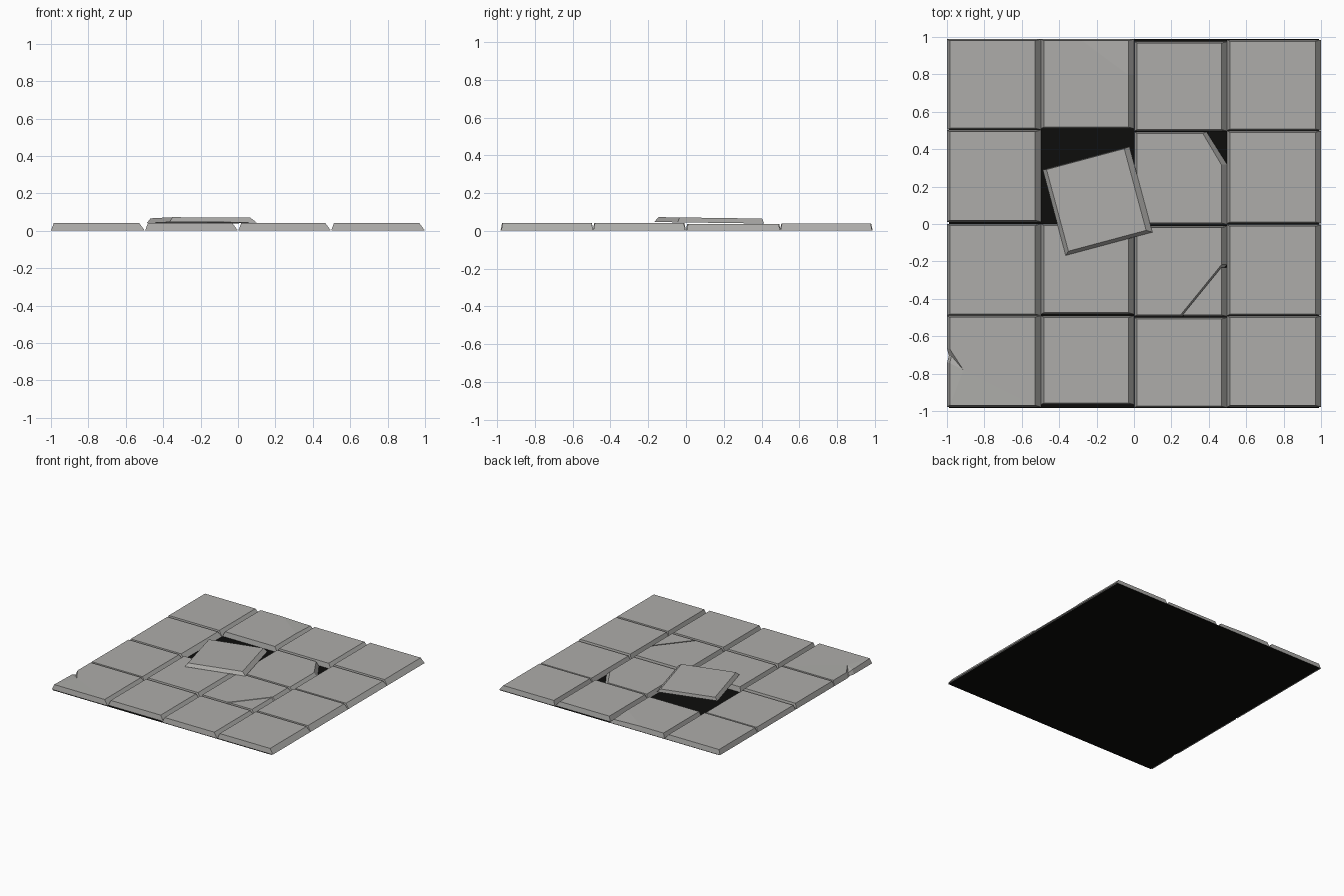
import bpy, math
from mathutils import Matrix

if "Cube" in bpy.data.objects:
    bpy.data.objects.remove(bpy.data.objects["Cube"])

def material(name, r, g, b):
    m = bpy.data.materials.new(name)
    m.diffuse_color = (r, g, b, 1)
    m.use_nodes = True
    m.node_tree.nodes["Principled BSDF"].inputs["Base Color"].default_value = m.diffuse_color
    return m

BLACK = material("black", 0.004, 0.004, 0.0036)
STONE = material("stone", 0.42, 0.415, 0.4)

def make(name, verts, faces, mat):
    me = bpy.data.meshes.new(name)
    me.from_pydata(verts, [], faces)
    ob = bpy.data.objects.new(name, me)
    bpy.context.collection.objects.link(ob)
    me.materials.append(mat)
    return ob

SQUARE = [(0, 0), (1, 0), (1, 1), (0, 1)]

def slab(name, rect, z0, z1, outline=SQUARE, hub=None, bevel=(0.015, 0.03, 0.008, 0.008)):
    """Tapered slab; outline is in 0..1 tile coordinates (u, v, optional drop)."""
    x0, x1, y0, y1 = rect
    l, r, f, b = bevel

    def top(u, v, drop=0):
        return (x0 + l + u * (x1 - x0 - l - r), y0 + f + v * (y1 - y0 - f - b), z1 - drop)

    n = len(outline)
    verts = [(x0 + p[0] * (x1 - x0), y0 + p[1] * (y1 - y0), z0) for p in outline]
    verts += [top(*p) for p in outline]
    faces = [tuple(reversed(range(n)))]
    faces += [(i, (i + 1) % n, n + (i + 1) % n, n + i) for i in range(n)]
    if hub:
        verts.append(top(*hub))
        faces += [(n + i, n + (i + 1) % n, 2 * n) for i in range(n)]
    else:
        faces.append(tuple(range(n, 2 * n)))
    return make(name, verts, faces, STONE)

# black bed under the tiles
make("bed", [(-0.99, -0.985, 0), (0.99, -0.985, 0), (0.99, 0.99, 0), (-0.99, 0.99, 0)],
     [(0, 3, 2, 1)], BLACK)

# column limits, and per-row front/back limits for each column
cols = [(-1, -0.498), (-0.497, 0), (0.002, 0.497), (0.498, 1)]
rows = [[(-0.978, -0.49), (-0.965, -0.492), (-0.982, -0.5), (-0.978, -0.492)],
        [(-0.49, 0), (-0.482, 0), (-0.494, -0.012), (-0.49, -0.004)],
        [(0.012, 0.502), None, (-0.002, 0.492), (0.003, 0.498)],
        [(0.504, 0.988), (0.51, 0.988), (0.497, 0.975), (0.5, 0.985)]]
heights = [0.041, 0.041, 0.036, 0.04]

# broken or dented tiles: (row, column) -> list of (outline, hub)
special = {
    # dented left edge
    (0, 0): [([(0, 0), (1, 0), (1, 1), (0, 1), (0, 0.64), (0.02, 0.56, 0.018), (0, 0.48, 0.006)],
              (0.16, 0.4, 0.001))],
    # cracked in two
    (1, 2): [([(0, 0), (0.515, 0), (1, 0.575), (1, 1), (0, 1)], None),
             ([(0.54, 0), (1, 0), (1, 0.545)], None)],
    # corner missing
    (2, 2): [([(0, 0), (1, 0), (1, 0.65), (0.78, 1), (0, 1)], None)],
    # sunken corner
    (3, 1): [([(0, 0), (1, 0), (1, 0.6), (1, 1, 0.008), (0.45, 1), (0, 1)], (0.725, 0.8))],
}

# floor tiles
for j, row in enumerate(rows):
    for i, ys in enumerate(row):
        if ys is None:
            continue
        for k, (outline, hub) in enumerate(special.get((j, i), [(SQUARE, None)])):
            slab(f"tile_{j}_{i}_{k}", (*cols[i], *ys), 0.001, heights[j], outline, hub)

# loose tile lying across its empty slot
loose = slab("loose_tile", (-0.24, 0.24, -0.238, 0.236), -0.013, 0.013,
             bevel=(0.02, 0.03, 0.018, 0.004))
loose.matrix_world = (Matrix.Translation((-0.195, 0.124, 0.056))
                      @ Matrix.Rotation(math.radians(-0.8), 4, 'X')
                      @ Matrix.Rotation(math.radians(15), 4, 'Z'))
